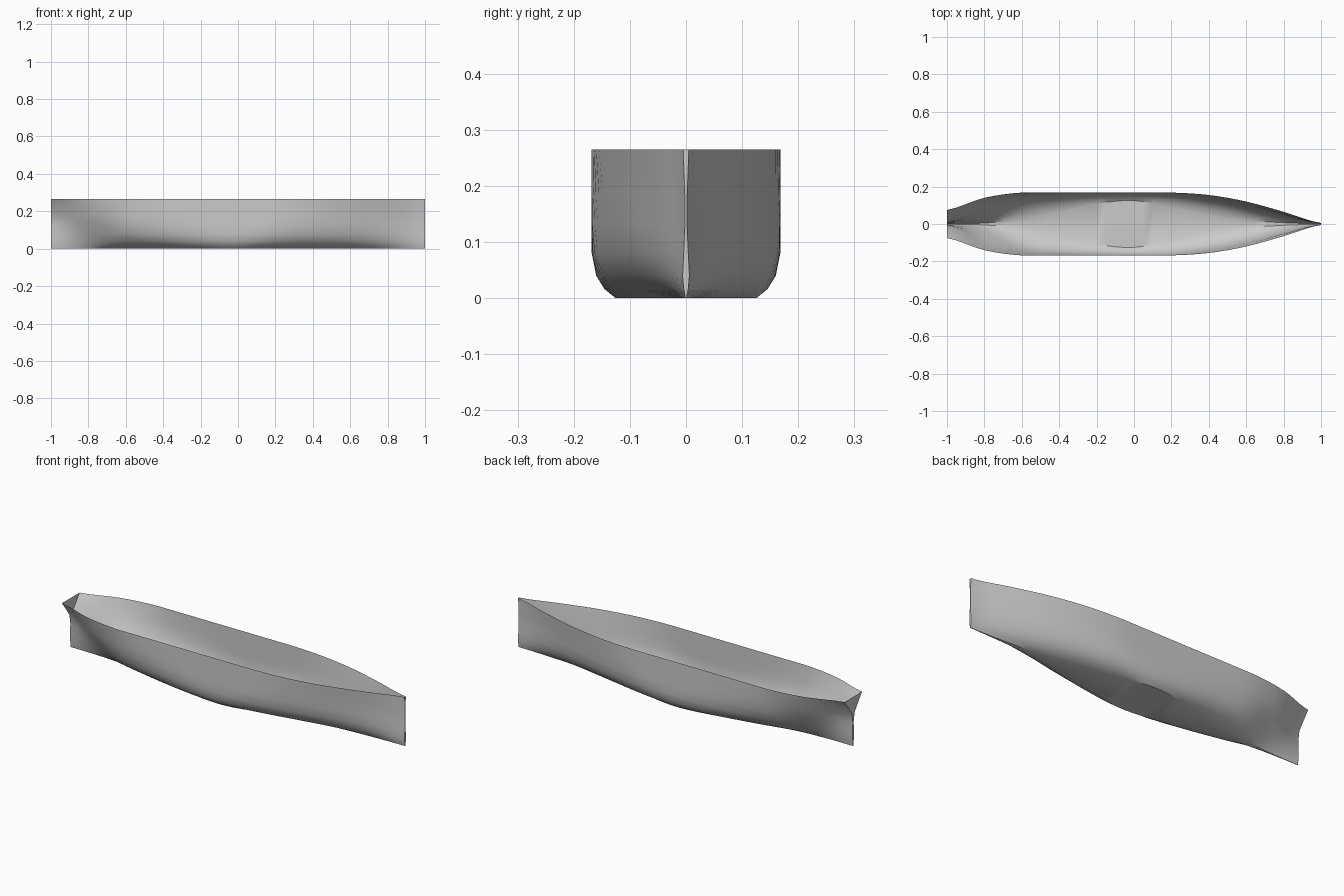
import bpy
import bmesh
import math

cube = bpy.data.objects.get("Cube")
if cube:
    bpy.data.objects.remove(cube, do_unlink=True)

MILLI = 0.001
MAX_HALF_BEAM = 168
STEPS = 4

# Heights of the section points, keel to rim
HEIGHTS = [0, 16, 40, 80, 130, 180, 265]

# Half widths at evenly spaced stations, stern to bow
STATIONS = [
    [1, 3, 5, 5, 4, 12, 75],
    [5, 16, 31, 54, 84, 112, 140],
    [24, 62, 98, 128, 147, 158, 168],
    [62, 103, 134, 154, 163, 167, 168],
    [108, 135, 154, 166, 168, 168, 168],
    [125, 145, 160, 168, 168, 168, 168],
    [85, 122, 147, 163, 167, 168, 168],
    [45, 86, 115, 135, 143, 148, 155],
    [20, 50, 75, 94, 103, 108, 120],
    [7, 22, 36, 46, 50, 53, 65],
    [1, 4, 6, 4, 2, 2, 5],
]


def make_material(name, color):
    mat = bpy.data.materials.new(name)
    mat.use_nodes = True
    mat.diffuse_color = color
    mat.node_tree.nodes["Principled BSDF"].inputs["Base Color"].default_value = color
    return mat


def spline(a, b, c, d, t):
    """Smooth curve from b to c, kept within the beam of the ship."""
    tangent_b, tangent_c = (c - a) / 2, (d - b) / 2
    t2, t3 = t * t, t * t * t
    value = ((2 * t3 - 3 * t2 + 1) * b + (t3 - 2 * t2 + t) * tangent_b
             + (3 * t2 - 2 * t3) * c + (t3 - t2) * tangent_c)
    return max(1, min(MAX_HALF_BEAM, value))


def half_widths(position):
    """Half widths of the section at a fractional station number."""
    last = len(STATIONS) - 1
    i = min(int(position), last - 1)
    near = [STATIONS[max(0, min(last, k))] for k in range(i - 1, i + 3)]
    return [spline(*values, position - i) for values in zip(*near)]


def build_hull(name, material):
    bm = bmesh.new()
    spans = (len(STATIONS) - 1) * STEPS
    levels = len(HEIGHTS)
    sections = []

    # Each section runs from one rim, under the floor, to the other rim
    for s in range(spans + 1):
        x = 2 * s / spans - 1
        side = list(zip(half_widths(s / STEPS), HEIGHTS))
        points = [(-w, z) for w, z in reversed(side)] + side
        sections.append([bm.verts.new((x, y * MILLI, z * MILLI)) for y, z in points])

    # Side and floor plating
    for rear, front in zip(sections, sections[1:]):
        for k in range(len(rear) - 1):
            bm.faces.new((rear[k], rear[k + 1], front[k + 1], front[k]))

    # Transom and stem plates
    for ring in (sections[0], sections[-1]):
        for k in range(levels - 1):
            bm.faces.new((ring[k], ring[k + 1], ring[-k - 2], ring[-k - 1]))

    bmesh.ops.recalc_face_normals(bm, faces=bm.faces)
    # The floor must face down so that the outside of the shell is the front
    bm.faces.ensure_lookup_table()
    floor = min(bm.faces, key=lambda f: f.calc_center_median().z)
    if floor.normal.z > 0:
        bmesh.ops.reverse_faces(bm, faces=bm.faces)

    mesh = bpy.data.meshes.new(name)
    bm.to_mesh(mesh)
    bm.free()
    mesh.materials.append(material)
    obj = bpy.data.objects.new(name, mesh)
    bpy.context.collection.objects.link(obj)
    return obj


hull = build_hull("ship_hull", make_material("light_grey", (0.6, 0.6, 0.6, 1)))

# Smooth plating with crisp corners
bpy.ops.object.select_all(action="DESELECT")
hull.select_set(True)
bpy.context.view_layer.objects.active = hull
bpy.ops.object.shade_smooth_by_angle(angle=math.radians(30))
